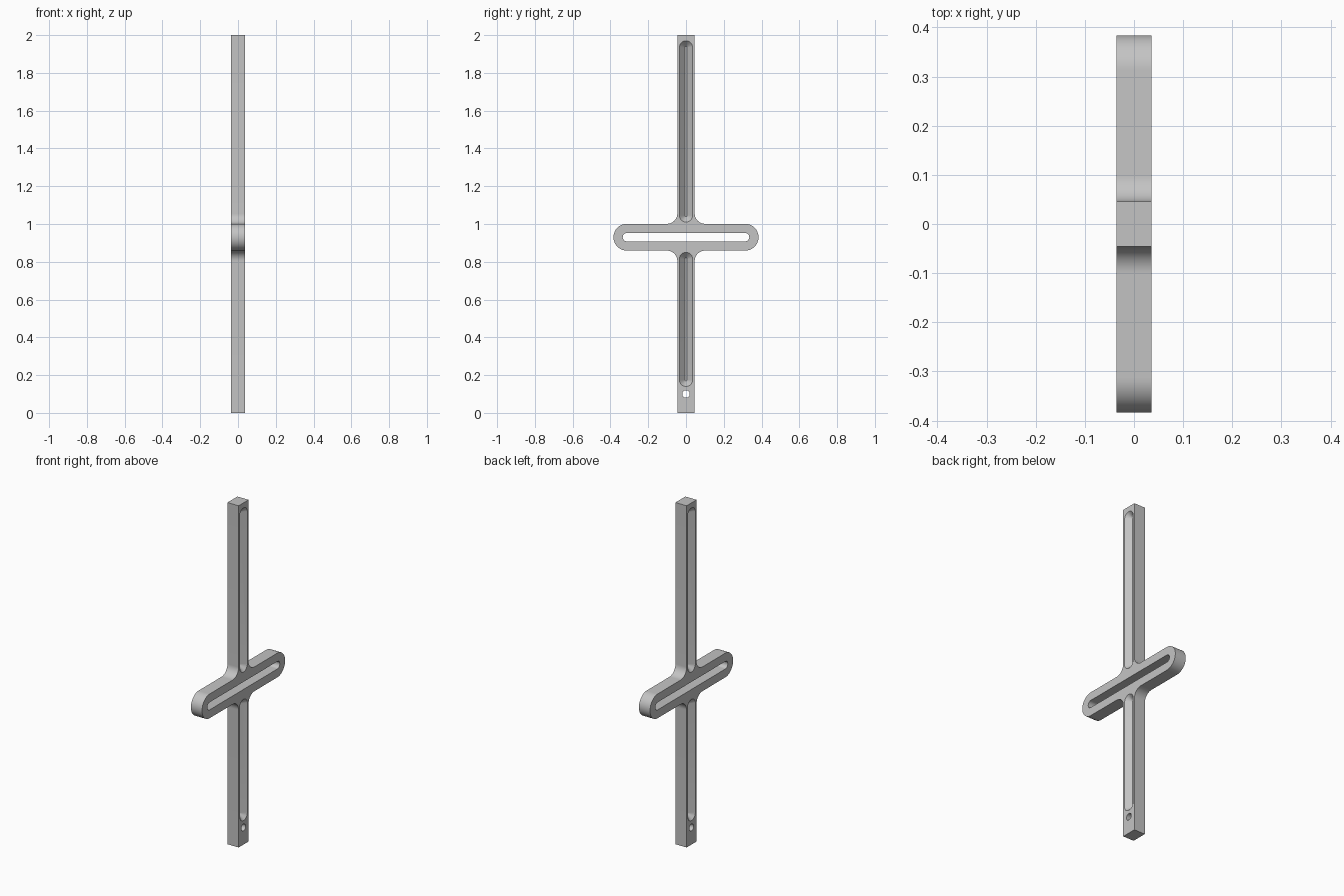
import bpy, bmesh
from math import cos, sin, radians

cube = bpy.data.objects.get("Cube")
if cube:
    bpy.data.objects.remove(cube, do_unlink=True)

THICK = 0.036      # half thickness along x
HALF = 0.046       # half width of the upright
MID = 0.93         # height of the crossbar centre
BAR_R = 0.071      # half height of the crossbar
REACH = 0.384      # half length of the crossbar
FILLET = 0.055

grey = bpy.data.materials.new("plain grey")
grey.use_nodes = True
colour = (0.55, 0.55, 0.55, 1)
grey.diffuse_color = colour
grey.node_tree.nodes["Principled BSDF"].inputs["Base Color"].default_value = colour


def arc(cy, cz, r, start, end, steps=16):
    angles = [radians(start + (end - start) * i / steps) for i in range(steps + 1)]
    return [(cy + r * cos(a), cz + r * sin(a)) for a in angles]


def loft(name, sections):
    """Solid through matching (x, outline) sections; outlines are (y, z) points."""
    bm = bmesh.new()
    rings = [[bm.verts.new((x, y, z)) for y, z in pts] for x, pts in sections]
    count = len(rings[0])
    for a, b in zip(rings, rings[1:]):
        for i in range(count):
            j = (i + 1) % count
            bm.faces.new((a[i], a[j], b[j], b[i]))
    bm.faces.new(rings[0][::-1])
    bm.faces.new(rings[-1])
    bmesh.ops.recalc_face_normals(bm, faces=bm.faces)
    mesh = bpy.data.meshes.new(name)
    bm.to_mesh(mesh)
    bm.free()
    obj = bpy.data.objects.new(name, mesh)
    bpy.context.collection.objects.link(obj)
    mesh.materials.append(grey)
    return obj


def upright_slot(low, high, r):
    return arc(0, high, r, 0, 180) + arc(0, low, r, 180, 360)


# Body: half outline, mirrored across the upright's centre line
corner = HALF + FILLET
half = [(HALF, 2)]
half += arc(corner, MID + BAR_R + FILLET, FILLET, 180, 270)
half += arc(REACH - BAR_R, MID, BAR_R, 90, -90, 32)
half += arc(corner, MID - BAR_R - FILLET, FILLET, 90, 180)
half += [(HALF, 0)]
outline = half + [(-y, z) for y, z in reversed(half)]
body = loft("cross_body", [(-THICK, outline), (THICK, outline)])

# Through cuts: long crossbar slot and small hanging hole
slot = arc(0.313, MID, 0.022, -90, 90) + arc(-0.313, MID, 0.022, 90, 270)
hole = arc(0, 0.1, 0.02, 0, 345, 23)
cutters = [loft("through_cutter", [(-0.1, pts), (0.1, pts)]) for pts in (slot, hole)]

# Tapered grooves on both broad sides of the upright
TOP_R, FLOOR_R, DEPTH, OVER = 0.035, 0.006, 0.03, 0.01
over_r = TOP_R + OVER * (TOP_R - FLOOR_R) / DEPTH
for side in (-1, 1):
    for low, high in ((0.14, 0.85), (1.01, 1.97)):
        ends = low + TOP_R, high - TOP_R
        cutters.append(loft("groove_cutter", [
            (side * (THICK - DEPTH), upright_slot(*ends, FLOOR_R)),
            (side * (THICK + OVER), upright_slot(*ends, over_r))]))

for cutter in cutters:
    mod = body.modifiers.new("cut", "BOOLEAN")
    mod.operation = "DIFFERENCE"
    mod.solver = "EXACT"
    mod.object = cutter
    cutter.hide_render = True

# Bake the cuts and drop the cutters
evaluated = body.evaluated_get(bpy.context.evaluated_depsgraph_get())
baked = bpy.data.meshes.new_from_object(evaluated)
body.modifiers.clear()
body.data = baked
for cutter in cutters:
    bpy.data.objects.remove(cutter, do_unlink=True)

bpy.ops.object.select_all(action="DESELECT")
body.select_set(True)
bpy.context.view_layer.objects.active = body
bpy.ops.object.shade_smooth_by_angle(angle=radians(30))
